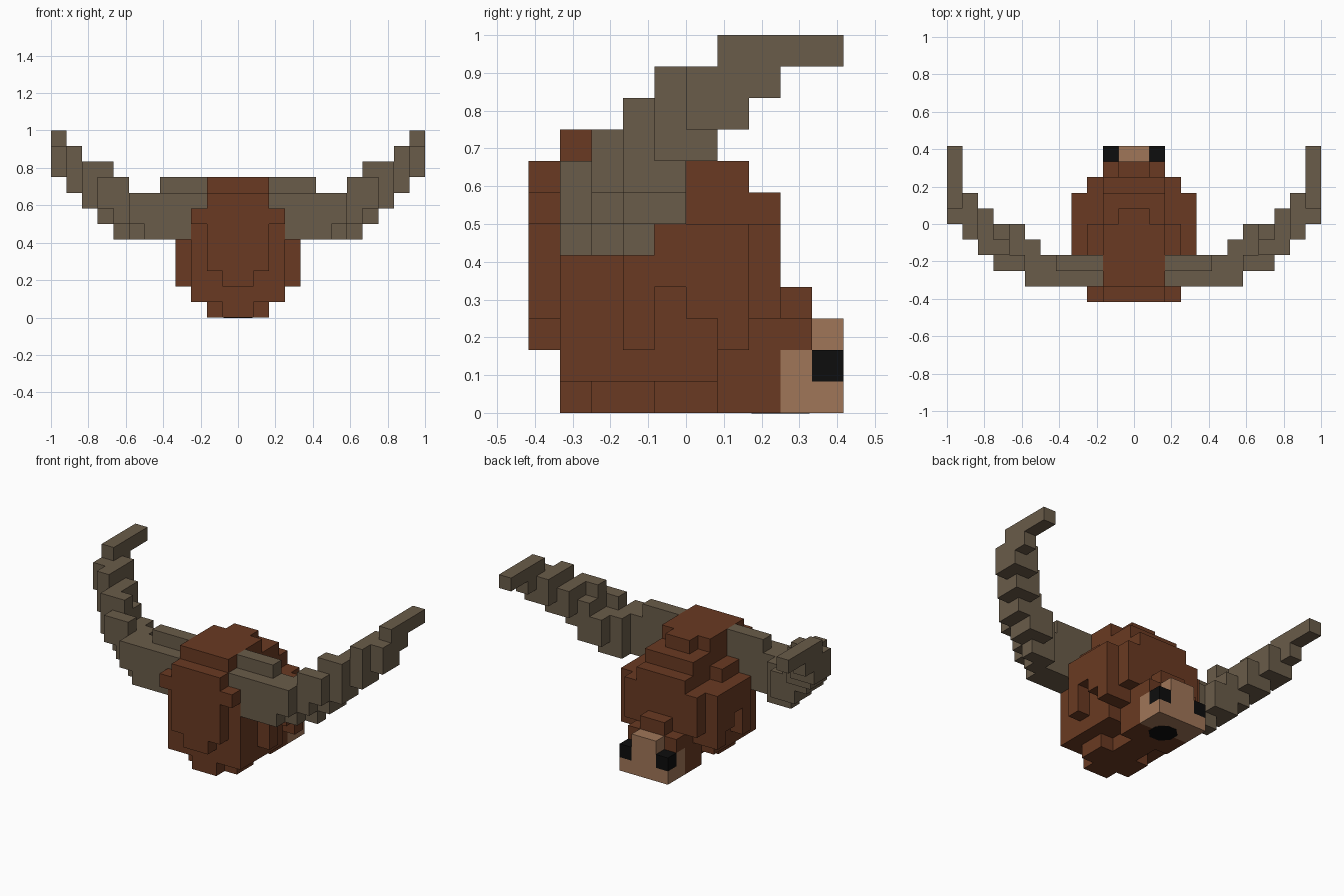
import bpy
import bmesh
import math
from mathutils import Vector, Matrix

UNIT = 1 / 12  # edge of one building block

if "Cube" in bpy.data.objects:
    bpy.data.objects.remove(bpy.data.objects["Cube"], do_unlink=True)


def make_material(name, color):
    material = bpy.data.materials.new(name)
    material.use_nodes = True
    material.diffuse_color = (*color, 1)
    shader = material.node_tree.nodes["Principled BSDF"]
    shader.inputs["Base Color"].default_value = (*color, 1)
    shader.inputs["Roughness"].default_value = 1
    return material


brown = make_material("brown_fur", (.144, .042, .016))
tan = make_material("tan_muzzle", (.352, .181, .098))
grey = make_material("grey_horn", (.144, .107, .067))
black = make_material("black", (.004, .004, .004))


def fill(boxes):
    """Set of unit cells covered by boxes given as x, y and z ranges."""
    return {(x, y, z)
            for (x0, x1), (y0, y1), (z0, z1) in boxes
            for x in range(x0, x1)
            for y in range(y0, y1)
            for z in range(z0, z1)}


def mirror(cells):
    return {(-1 - x, y, z) for x, y, z in cells}


def widths(rows):
    """Symmetric boxes from a half width plus y and z ranges."""
    return fill([((-w, w), ys, zs) for w, ys, zs in rows])


def add_object(name, bm, material):
    mesh = bpy.data.meshes.new(name)
    bm.to_mesh(mesh)
    bm.free()
    mesh.materials.append(material)
    obj = bpy.data.objects.new(name, mesh)
    bpy.context.collection.objects.link(obj)
    return obj


def build_blocks(name, cells, solid, material):
    """Skin the cells, leaving out faces that touch another cell."""
    bm = bmesh.new()
    for cell in cells:
        for axis in range(3):
            for sign in (-1, 1):
                step = Vector((0, 0, 0))
                step[axis] = sign
                beside = tuple(int(c + s) for c, s in zip(cell, step))
                if beside in solid:
                    continue
                u = Vector((0, 0, 0))
                u[(axis + 1) % 3] = .5
                v = step.cross(u)
                middle = Vector(cell) + Vector((.5, .5, .5)) + step / 2
                corners = (middle - u - v, middle + u - v,
                           middle + u + v, middle - u + v)
                bm.faces.new([bm.verts.new(c * UNIT) for c in corners])
    bmesh.ops.remove_doubles(bm, verts=bm.verts, dist=UNIT / 100)
    bmesh.ops.dissolve_limit(bm, angle_limit=math.radians(1),
                             verts=bm.verts, edges=bm.edges)
    return add_object(name, bm, material)


# Rounded body: back plate, belly, trunk and crown
trunk = widths([
    (1, (-5, -4), (2, 3)), (2, (-5, -4), (3, 8)), (3, (-5, -4), (6, 7)),
    (1, (-4, 3), (0, 1)), (2, (-3, -1), (0, 1)), (2, (1, 3), (0, 3)),
    (3, (-4, 1), (1, 2)), (3, (-4, 2), (2, 3)), (3, (-4, 3), (3, 6)),
    (3, (-4, 0), (6, 7)), (2, (0, 3), (6, 7)), (2, (-4, 2), (7, 8)),
    (2, (-4, 0), (8, 9)), (1, (0, 1), (8, 9)),
])
# Side bulges with a stepped notch underneath
flanks = widths([
    (4, (-2, -1), (2, 6)), (4, (-1, 0), (4, 6)),
    (4, (0, 1), (3, 6)), (4, (1, 2), (2, 6)),
])
# Brow steps above the muzzle
brow = widths([(2, (3, 4), (2, 3)), (1, (3, 4), (3, 4))])
body = trunk | flanks | brow

# Muzzle and eyes
muzzle = widths([(2, (3, 5), (0, 1)), (2, (3, 4), (1, 2)),
                 (1, (4, 5), (1, 3))])
left_eye = fill([((1, 2), (4, 5), (1, 2))])

# Horn: root, outward sweep, then the raised tip
left_horn = fill([
    ((3, 6), (-4, -3), (5, 6)), ((3, 7), (-4, -3), (6, 7)),
    ((2, 7), (-4, -3), (7, 8)),
    ((3, 7), (-3, -2), (5, 6)), ((3, 8), (-3, -2), (6, 7)),
    ((2, 9), (-3, -2), (7, 8)), ((2, 5), (-3, -2), (8, 9)),
    ((7, 9), (-3, -2), (8, 9)),
    ((6, 8), (-2, -1), (5, 6)), ((6, 9), (-2, -1), (6, 7)),
    ((6, 10), (-2, -1), (7, 8)), ((8, 10), (-2, -1), (8, 10)),
    ((7, 9), (-1, 0), (6, 7)), ((7, 10), (-1, 0), (7, 8)),
    ((8, 11), (-1, 0), (8, 9)), ((9, 11), (-1, 0), (9, 10)),
    ((10, 11), (-1, 0), (10, 11)),
]) | fill([
    ((9, 11), (0, 1), (8, 9)), ((9, 12), (0, 1), (9, 10)),
    ((10, 12), (0, 2), (10, 11)), ((10, 12), (1, 2), (9, 10)),
    ((11, 12), (2, 3), (10, 11)), ((11, 12), (1, 5), (11, 12)),
])
left_horn -= body

parts = {
    "body": (body, brown),
    "muzzle": (muzzle, tan),
    "left_eye": (left_eye, black),
    "right_eye": (mirror(left_eye), black),
    "left_horn": (left_horn, grey),
    "right_horn": (mirror(left_horn), grey),
}
solid = set().union(*(cells for cells, _ in parts.values()))
for name, (cells, material) in parts.items():
    build_blocks(name, cells, solid, material)

# Eight-sided mouth patch under the muzzle
bm = bmesh.new()
bmesh.ops.create_cone(
    bm, cap_ends=True, segments=8, radius1=UNIT, radius2=UNIT, depth=.004,
    matrix=Matrix.Translation((0, 3 * UNIT, 0))
    @ Matrix.Rotation(math.pi / 8, 4, "Z"))
add_object("mouth", bm, black)
